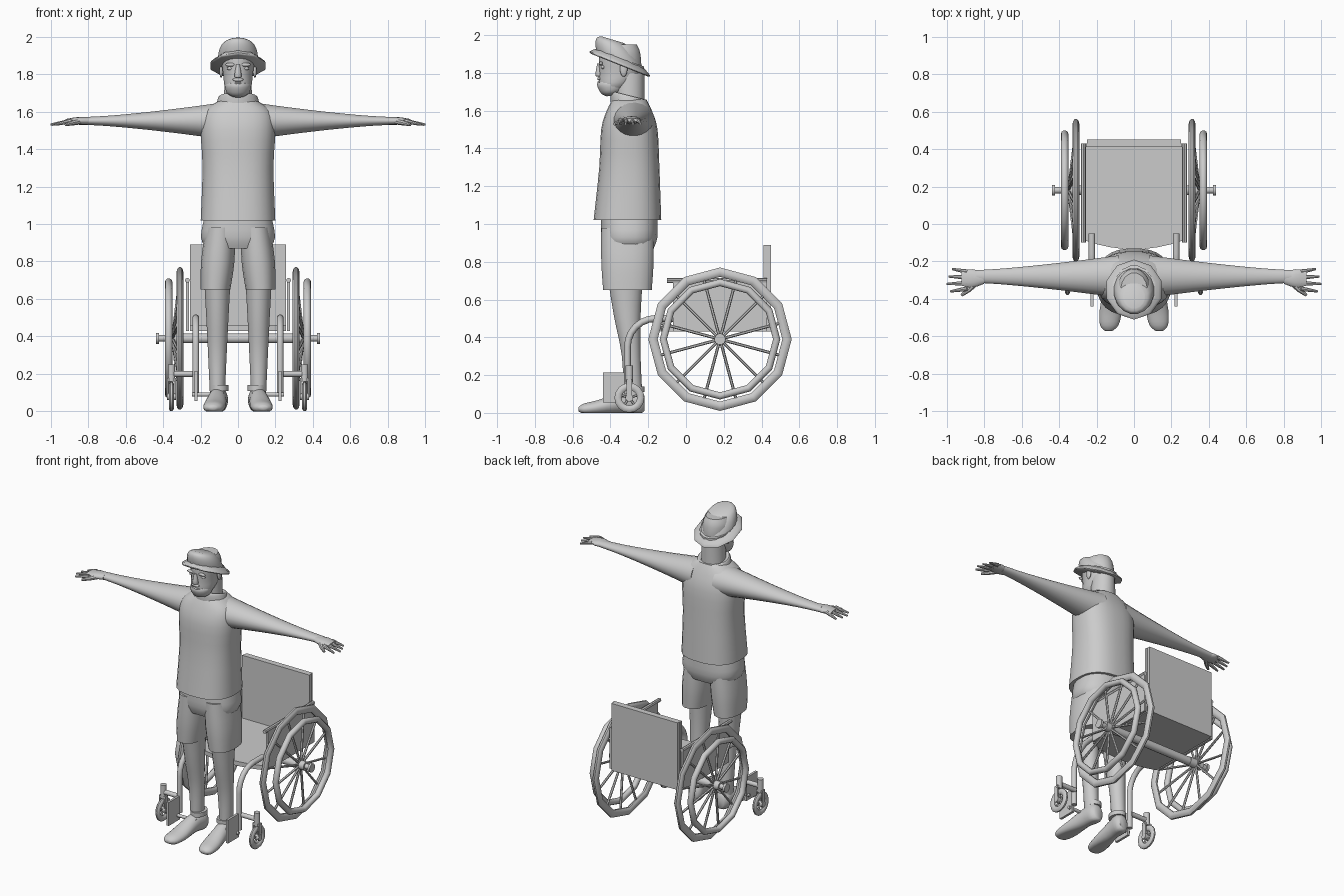
import bpy, bmesh
from math import sin, cos, pi, copysign, radians, sqrt
from mathutils import Vector

cube = bpy.data.objects.get("Cube")
if cube:
    bpy.data.objects.remove(cube, do_unlink=True)

shade = (.6, .6, .6, 1)
light_grey = bpy.data.materials.new("light_grey")
light_grey.use_nodes = True
light_grey.diffuse_color = shade
light_grey.node_tree.nodes["Principled BSDF"].inputs["Base Color"].default_value = shade


def finish(name, bm, angle):
    bmesh.ops.recalc_face_normals(bm, faces=bm.faces)
    mesh = bpy.data.meshes.new(name)
    bm.to_mesh(mesh)
    bm.free()
    mesh.materials.append(light_grey)
    part = bpy.data.objects.new(name, mesh)
    bpy.context.collection.objects.link(part)
    bpy.ops.object.select_all(action="DESELECT")
    part.select_set(True)
    bpy.context.view_layer.objects.active = part
    if angle:
        bpy.ops.object.shade_smooth_by_angle(angle=radians(angle))


def skin(name, loops, closed=False, angle=40):
    """Bridge equal point loops, capping the ends unless closed."""
    bm = bmesh.new()
    rows = [[bm.verts.new(point) for point in loop] for loop in loops]
    pairs = list(zip(rows, rows[1:]))
    if closed:
        pairs.append((rows[-1], rows[0]))
    else:
        bm.faces.new(rows[0])
        bm.faces.new(rows[-1])
    for lower, upper in pairs:
        for j in range(len(lower)):
            bm.faces.new((lower[j - 1], lower[j], upper[j], upper[j - 1]))
    finish(name, bm, angle)


def around(count, offset=0):
    return [2 * pi * (i + offset) / count for i in range(count)]


def refine(rings, steps=3):
    """Catmull-Rom interpolation between cross-sections."""
    padded = [rings[0], *rings, rings[-1]]
    result = []
    for i in range(len(rings) - 1):
        for step in range(steps):
            t = step / steps
            result.append([b + t * (c - a) / 2 + t * t * (a - 2.5 * b + 2 * c - d / 2)
                           + t ** 3 * (3 * (b - c) + d - a) / 2
                           for a, b, c, d in zip(*padded[i:i + 4])])
    return result + [rings[-1]]


def loft(name, rings, axis="z", at=(0, 0), side=1, sides=20, power=2, tilt=0, lean=0):
    """Rings are (position on axis, half width, half depth, optional shift)."""
    loops = []
    for along, width, depth, *shift in refine(rings):
        loop = []
        for turn in around(sides, .5):
            u, v = [copysign(abs(w) ** (2 / power), w) for w in (cos(turn), sin(turn))]
            first = at[0] + lean * (along - rings[0][0]) + width * u
            second = at[1] + sum(shift) + depth * v
            if axis == "z":
                x, y, z = first, second, along - tilt * depth * v
            elif axis == "y":
                x, y, z = first, along, max(second, 0)
            else:
                x, y, z = along, first, second
            loop.append((side * x, y, z))
        loops.append(loop)
    skin(name, loops, angle=50)


def tube(name, points, *radii, sides=10):
    """One radius for the whole tube, or one per point."""
    points = [Vector(point) for point in points]
    if len(radii) == 1:
        radii = radii * len(points)
    loops = []
    for i, (point, radius) in enumerate(zip(points, radii)):
        ahead = points[min(i + 1, len(points) - 1)] - points[max(i - 1, 0)]
        across = ahead.orthogonal() if abs(ahead.x) > abs(ahead.z) else ahead.cross((1, 0, 0))
        across.normalize()
        up = across.cross(ahead.normalized())
        loops.append([point + radius * (across * cos(turn) + up * sin(turn))
                      for turn in around(sides)])
    skin(name, loops)


def bar(name, x, length, centre, radius):
    """Cylinder lying across the model."""
    tube(name, [(x - length / 2, *centre), (x + length / 2, *centre)], radius, sides=12)


def ring(name, x, centre, major, minor, width, sides=12):
    y, z = centre
    skin(name, [[(x + width * cos(turn),
                  y + (major + minor * sin(turn)) * sin(spin),
                  z + (major + minor * sin(turn)) * cos(spin))
                 for turn in around(10)] for spin in around(sides)], closed=True)


def box(name, centre, size):
    x, y, z = centre
    w, d, h = [length / 2 for length in size]
    skin(name, [[(x - w, y - d, level), (x + w, y - d, level),
                 (x + w, y + d, level), (x - w, y + d, level)]
                for level in (z - h, z + h)], angle=0)


def ball(name, centre, size):
    bm = bmesh.new()
    bmesh.ops.create_uvsphere(bm, u_segments=14, v_segments=9, radius=1)
    bmesh.ops.scale(bm, vec=size, verts=bm.verts)
    bmesh.ops.translate(bm, vec=centre, verts=bm.verts)
    finish(name, bm, 60)


# Shirt, collar, hips and neck
body = (0, -.3)
loft("shirt", [(1.02, .2, .18, -.01), (1.3, .19, .16, 0), (1.5, .2, .15, 0),
               (1.6, .18, .12, 0), (1.66, .1, .09, 0)], at=body, power=2.5, sides=28)
loft("collar", [(1.62, .12, .1), (1.66, .11, .1), (1.68, .1, .09), (1.67, .08, .07)],
     at=body, tilt=.25)
loft("hips", [(.87, .17, .13), (.93, .2, .15), (1.04, .18, .15)], at=body, power=2.5)
loft("neck", [(1.6, .08, .08), (1.8, .07, .08)], at=body)

# Head with beard and facial features
skull = (0, -.35)
loft("head", [(1.69, .03, .04, -.05), (1.73, .07, .08, -.03), (1.8, .08, .11, 0),
              (1.9, .09, .11, 0), (1.95, .07, .09, 0)], at=skull)
loft("beard", [(1.68, .03, .03), (1.7, .06, .06), (1.74, .07, .08), (1.76, .06, .08)],
     at=(0, -.39), tilt=-.15)
ball("moustache", (0, -.46, 1.77), (.03, .01, .01))
ball("mouth", (0, -.46, 1.75), (.02, .01, .006))
loft("nose", [(1.78, .01, .01), (1.79, .02, .02), (1.85, .01, .01)], at=(0, -.46), sides=10)
for side in (1, -1):
    ball("brow", (side * .04, -.45, 1.85), (.03, .01, .01))
    ball("eye", (side * .04, -.44, 1.83), (.02, .01, .01))
    ball("ear", (side * .09, -.33, 1.82), (.01, .02, .04))

# Sun hat: domed crown, band and tilted brim
dome = [(1.86 + .12 * sin(rise), .11 * sqrt(cos(rise)), .12 * sqrt(cos(rise)), -.04 * sin(rise))
        for rise in [radians(15 * i) for i in range(6)]]
loft("hat_crown", dome, at=skull, tilt=.3, sides=16)
loft("hat_band", [(1.85, .11, .13), (1.88, .11, .13)], at=skull, tilt=.36, sides=16)
loft("hat_brim", [(1.84, .15, .15), (1.85, .15, .16), (1.88, .11, .12), (1.87, .1, .11)],
     at=skull, tilt=.4, sides=10)

hub = (.18, .39)
caster = (-.3, .08)
for side in (1, -1):
    # Arm and sleeve taper together towards the wrist
    taper = [(.08 + .76 * t, .034 + .08 * (1 - t) ** 1.3, .02 + .08 * (1 - t) ** 1.4)
             for t in [i / 6 for i in range(7)]]
    loft("arm", taper, axis="x", at=(-.28, 1.55), side=side)
    loft("palm", [(.8, .03, .02), (.86, .05, .02), (.92, .04, .01)],
         axis="x", at=(-.29, 1.55), side=side, sides=14)
    for spread, reach in zip((-1.5, -.5, .5, 1.5), (.98, 1, .99, .97)):
        tube("finger", [(side * .89, -.3 + .03 * spread, 1.55),
                        (side * reach, -.3 + .04 * spread, 1.53)], .013, .006, sides=8)
    tube("thumb", [(side * .83, -.3, 1.55), (side * .88, -.35, 1.54),
                   (side * .92, -.38, 1.53)], .017, .014, .008, sides=8)

    # Shorts leg, bare leg and shoe
    loft("shorts_leg", [(.65, .08, .13), (.8, .09, .14), (.98, .08, .14)],
         at=(.12, -.31), lean=-.08, power=2.3, side=side)
    loft("leg", [(.08, .04, .05, .03), (.3, .05, .05, .02), (.5, .06, .07, 0),
                 (.68, .07, .09, -.01)], at=(.11, -.31), side=side)
    loft("shoe", [(-.22, .03, .04, .05), (-.25, .05, .07, .06), (-.33, .05, .06, .06),
                  (-.46, .06, .04, .03), (-.54, .05, .03, .02), (-.57, .02, .01, .02)],
         axis="y", at=(.1, 0), lean=-.1, side=side)
    loft("shoe_collar", [(.11, .05, .06), (.14, .05, .06)], at=(.1, -.28), side=side)

    # Drive wheel: tyre, push rim, hub and spokes
    ring("tyre", side * .31, hub, .355, .026, .018)
    ring("push_rim", side * .37, hub, .3, .02, .02)
    for spin in around(12, .5):
        tube("spoke", [(side * (.35 - .04 * out), hub[0] + out * .34 * sin(spin),
                        hub[1] + out * .34 * cos(spin)) for out in (0, 1)], .008, sides=6)
    bar("hub", side * .34, .1, hub, .03)
    bar("axle_cap", side * .43, .015, hub, .03)

    # Side guard with arm rail
    box("side_guard", (side * .27, hub[0], .57), (.015, .5, .28))
    tube("arm_rail", [(side * .27, -.1, .7), (side * .27, .43, .7)], .013, sides=8)

    # Front frame tube bending down to the foot panel
    rail, bend = side * .225, .15
    curve = [(rail, -.16 - bend * sin(turn), .35 + bend * cos(turn)) for turn in around(24)[:7]]
    tube("front_tube", [(rail, -.05, .5), *curve, (rail, -.31, .1)], .018)
    box("foot_panel", (rail, -.38, .135), (.016, .12, .16))
    bar("foot_rod", side * .16, .17, (-.34, .09), .011)

    # Caster wheel with arm, stem and fork
    x, y, z = side * .355, *caster
    bar("caster_arm", side * .29, .13, (y, .2), .016)
    tube("caster_stem", [(x, y, .16), (x, y, .25)], .02)
    ring("caster_tyre", x, caster, .06, .02, .014, sides=16)
    bar("caster_hub", x, .05, caster, .02)
    for spin in around(5):
        tube("caster_spoke", [(x, y, z), (x, y + .05 * sin(spin), z + .05 * cos(spin))],
             .007, sides=6)
    for offset in (-.02, .02):
        box("fork_blade", (x + offset, y, .12), (.008, .03, .1))
    box("fork_crown", (x, y, .17), (.05, .03, .014))

# Seat with a curved front edge, backrest and axle
half = .255
outline = [(half * t / 4, -.135 + .045 * (t / 4) ** 2) for t in range(-4, 5)]
outline += [(half, .42), (-half, .42)]
skin("seat", [[(x, y, level) for x, y in outline] for level in (.43, .46)], angle=0)
box("backrest", (0, .42, .66), (2 * half, .02, .46))
box("backrest_cover", (0, .44, .66), (.5, .02, .46))
bar("axle", 0, .86, hub, .018)
bar("cross_bar", 0, .58, hub, .027)
